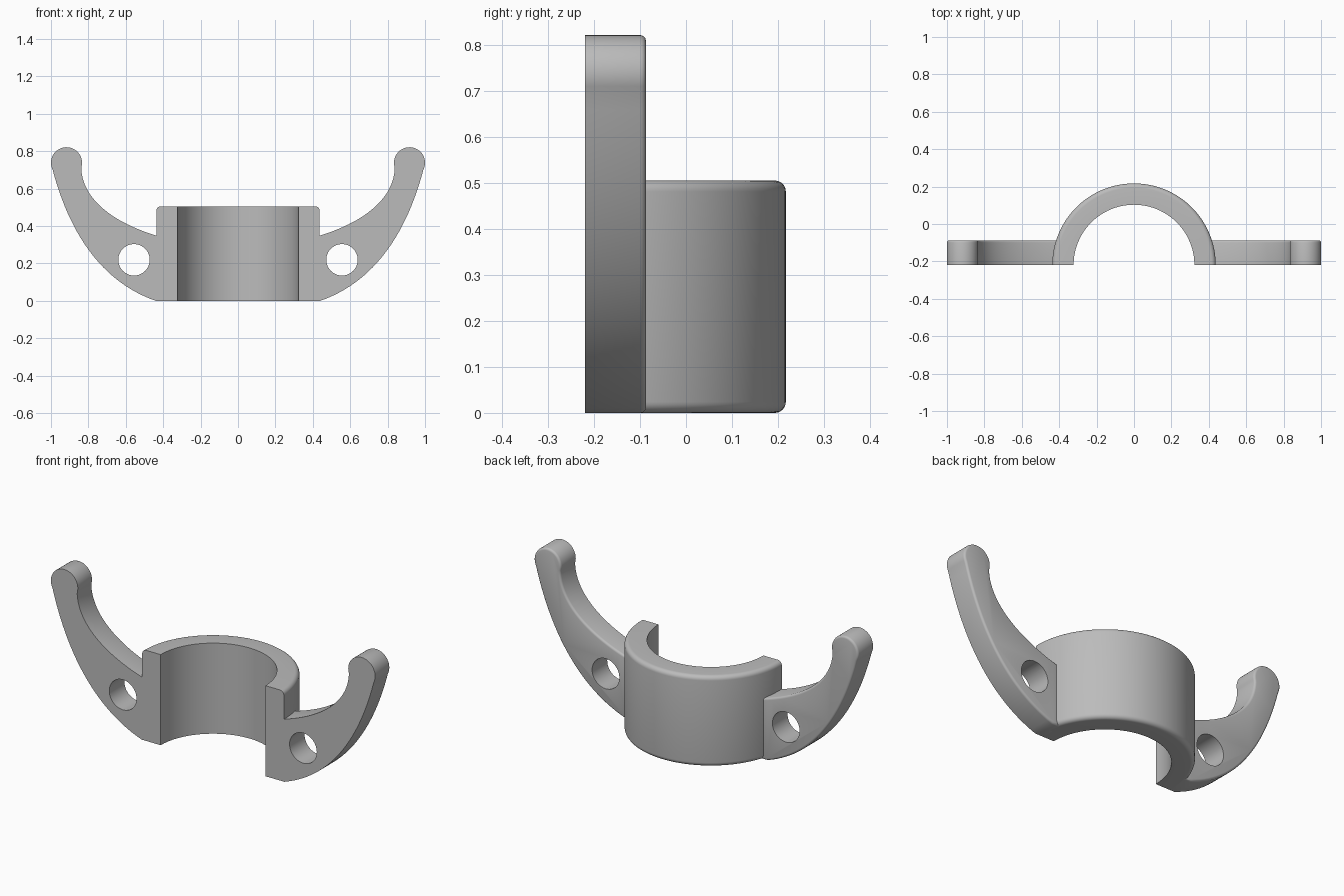
import bpy, bmesh
from math import pi, sin, cos, radians
from mathutils import Vector
from mathutils.geometry import interpolate_bezier

cube = bpy.data.objects.get("Cube")
if cube:
    bpy.data.objects.remove(cube, do_unlink=True)

FRONT = -0.22          # flat mounting plane
ARM_DEPTH = 0.133
HEIGHT = 0.505
OUTER, INNER, ROUND = 0.437, 0.323, 0.024

grey = bpy.data.materials.new("plain grey")
grey.use_nodes = True
grey.diffuse_color = (0.5, 0.5, 0.5, 1)
grey.node_tree.nodes["Principled BSDF"].inputs["Base Color"].default_value = (0.5, 0.5, 0.5, 1)


def make_object(name, bm):
    bmesh.ops.recalc_face_normals(bm, faces=bm.faces)
    mesh = bpy.data.meshes.new(name)
    bm.to_mesh(mesh)
    bm.free()
    obj = bpy.data.objects.new(name, mesh)
    bpy.context.collection.objects.link(obj)
    mesh.materials.append(grey)
    return obj


def activate(obj):
    bpy.ops.object.select_all(action='DESELECT')
    obj.select_set(True)
    bpy.context.view_layer.objects.active = obj


def arc(cx, cz, r, start, end, steps):
    angles = [radians(start + (end - start) * i / steps) for i in range(steps + 1)]
    return [(cx + r * cos(a), cz + r * sin(a)) for a in angles]


def bezier(points, steps):
    pts = [Vector(p).to_3d() for p in points]
    return [(p.x, p.y) for p in interpolate_bezier(*pts, steps)]


# Half ring: rounded section swept through half a turn
def build_half_ring():
    edge = OUTER - ROUND
    section = [(INNER, 0)]
    section += arc(edge, ROUND, ROUND, -90, 0, 6)
    section += arc(edge, HEIGHT - ROUND, ROUND, 0, 90, 6)
    section += [(INNER, HEIGHT)]
    bm = bmesh.new()
    steps = 64
    rings = []
    for i in range(steps + 1):
        a = pi * i / steps
        rings.append([bm.verts.new((r * cos(a), FRONT + r * sin(a), z)) for r, z in section])
    n = len(section)
    for a, b in zip(rings, rings[1:]):
        for j in range(n):
            k = (j + 1) % n
            bm.faces.new((a[j], a[k], b[k], b[j]))
    bm.faces.new(rings[0])
    bm.faces.new(rings[-1])
    return make_object("half_ring", bm)


# Curved arm with a round tip, rounded along its back edge
def build_arm():
    root = 0.39
    lower = bezier([(0.44, 0), (0.70, 0.09), (0.89, 0.32), (0.991, 0.70)], 28)
    tip = arc(0.917, 0.738, 0.083, -27, 203, 32)
    upper = bezier([(0.838, 0.705), (0.83, 0.56), (0.70, 0.43), (0.437, 0.348)], 28)
    outline = [(root, 0)] + lower + tip[1:-1] + upper + [(root, 0.333)]
    bm = bmesh.new()
    face = bm.faces.new([bm.verts.new((x, FRONT, z)) for x, z in outline])
    new = bmesh.ops.extrude_face_region(bm, geom=[face], use_keep_orig=True)["geom"]
    moved = [v for v in new if isinstance(v, bmesh.types.BMVert)]
    bmesh.ops.translate(bm, verts=moved, vec=(0, ARM_DEPTH, 0))
    bmesh.ops.recalc_face_normals(bm, faces=bm.faces)
    back = FRONT + ARM_DEPTH - 0.001
    rim = [e for e in bm.edges if all(v.co.y > back for v in e.verts)]
    bmesh.ops.bevel(bm, geom=rim, offset=0.012, segments=3, profile=0.5, affect='EDGES')
    return make_object("arms", bm)


# Screw hole through the arm, then a mirrored copy on the other side
def drill_and_mirror(arm):
    bm = bmesh.new()
    bmesh.ops.create_cone(bm, cap_ends=True, segments=48, radius1=0.084, radius2=0.084, depth=1)
    cutter = make_object("hole_cutter", bm)
    cutter.rotation_euler.x = pi / 2
    cutter.location = (0.556, FRONT, 0.219)
    cutter.hide_render = True
    bpy.context.view_layer.update()
    cut = arm.modifiers.new("hole", 'BOOLEAN')
    cut.operation = 'DIFFERENCE'
    cut.solver = 'EXACT'
    cut.object = cutter
    mirror = arm.modifiers.new("mirror", 'MIRROR')
    mirror.use_mirror_merge = False
    activate(arm)
    bpy.ops.object.modifier_apply(modifier=cut.name)
    bpy.ops.object.modifier_apply(modifier=mirror.name)
    bpy.data.objects.remove(cutter, do_unlink=True)


half_ring = build_half_ring()
arms = build_arm()
drill_and_mirror(arms)
for part in (half_ring, arms):
    activate(part)
    bpy.ops.object.shade_smooth_by_angle(angle=radians(32))
